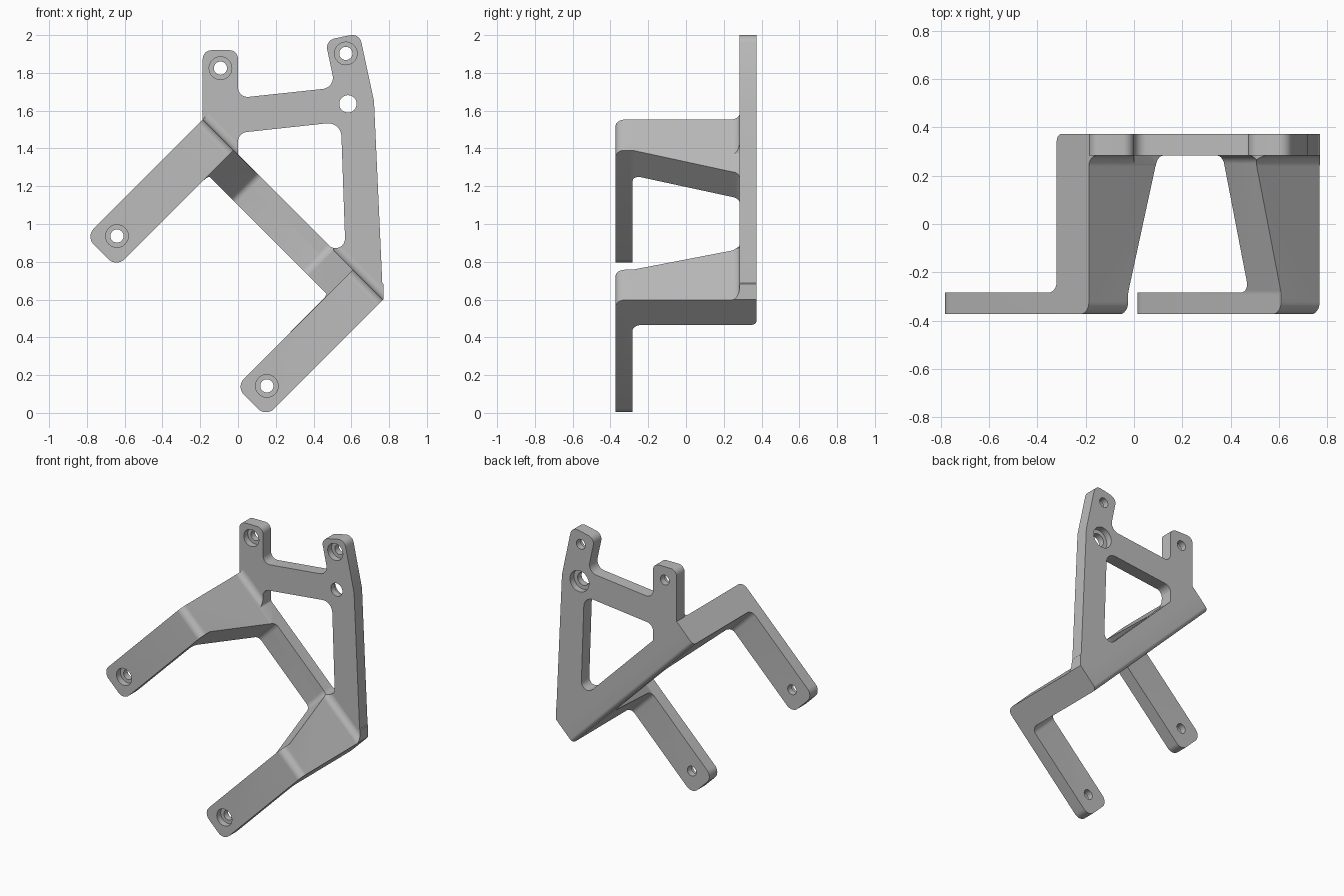
import bpy, bmesh, math
from mathutils import Vector

if "Cube" in bpy.data.objects:
    bpy.data.objects.remove(bpy.data.objects["Cube"])

FRONT, BACK, THICK = -0.373, 0.373, 0.09
PLATE = BACK - THICK          # front face of the back plate
ARM = FRONT + THICK           # rear face of the arms
OUT, IN = 0.966, 0.778        # diagonal flange, measured along u
LEFT, RIGHT = -1.23, 0.12     # diagonal flange ends, measured along v
LEFT_IN, RIGHT_IN = -1.0, -0.106
TIP = 0.09
S = math.sqrt(0.5)

steel = bpy.data.materials.new("satin_grey")
steel.use_nodes = True
steel.diffuse_color = (0.5, 0.5, 0.5, 1)
steel.node_tree.nodes["Principled BSDF"].inputs["Base Color"].default_value = (0.5, 0.5, 0.5, 1)


def diagonal(u, v, y):
    """u runs up and to +x, v runs down and to +x."""
    return ((u + v) * S, y, (u - v) * S)


def rounded(corners, steps=8):
    """Outline from (a, b) or (a, b, radius) corners."""
    pts, n = [], len(corners)
    for i, c in enumerate(corners):
        p = Vector(c[:2])
        if len(c) == 2:
            pts.append(p)
            continue
        a = (Vector(corners[i - 1][:2]) - p).normalized()
        b = (Vector(corners[(i + 1) % n][:2]) - p).normalized()
        half = a.angle(b) / 2
        reach = c[2] / math.tan(half)
        mid = p + (a + b).normalized() * (c[2] / math.sin(half))
        start = (p + a * reach - mid).normalized()
        end = (p + b * reach - mid).normalized()
        for k in range(steps + 1):
            pts.append(mid + start.slerp(end, k / steps).normalized() * c[2])
    return pts


def prism(name, pts, place, lo, hi):
    """Extrude an outline from lo to hi, mapped into space by place."""
    bm = bmesh.new()
    low, high = [[bm.verts.new(place(p[0], p[1], t)) for p in pts] for t in (lo, hi)]
    bm.faces.new(low)
    bm.faces.new(high[::-1])
    for i in range(len(pts)):
        bm.faces.new((low[i - 1], low[i], high[i], high[i - 1]))
    bmesh.ops.recalc_face_normals(bm, faces=bm.faces)
    mesh = bpy.data.meshes.new(name)
    bm.to_mesh(mesh)
    bm.free()
    mesh.materials.append(steel)
    ob = bpy.data.objects.new(name, mesh)
    bpy.context.collection.objects.link(ob)
    return ob


def combine(target, tool, operation):
    """Apply a boolean and discard the tool."""
    mod = target.modifiers.new(operation.lower(), "BOOLEAN")
    mod.operation, mod.solver, mod.object = operation, "EXACT", tool
    evaluated = target.evaluated_get(bpy.context.evaluated_depsgraph_get())
    mesh = bpy.data.meshes.new_from_object(evaluated)
    target.modifiers.clear()
    target.data = mesh
    bpy.data.objects.remove(tool)


def upright(x, z, y):
    return (x, y, z)


# Folded bracket: side profile of arm, flange and plate edge
bracket = prism("mounting_bracket", rounded([
    (0, FRONT), (OUT, FRONT, 0.05), (OUT, PLATE, 0.045), (OUT + 0.06, PLATE),
    (OUT + 0.06, BACK), (IN, BACK, 0.03), (IN, ARM, 0.045), (0, ARM)]),
    lambda u, y, v: diagonal(u, v, y), -1.4, 0.3)

# Tapered arms, seen square to the flange
taper = prism("arm_taper", rounded([
    (-1.3, -0.5), (LEFT_IN, -0.5), (LEFT_IN, ARM, 0.06), (-0.827, PLATE, 0.045),
    (-0.26, PLATE, 0.045), (RIGHT_IN, ARM, 0.06), (RIGHT_IN, -0.5), (0.2, -0.5),
    (0.2, 0.5), (-1.3, 0.5)]),
    lambda v, y, u: diagonal(u, v, y), -0.2, 1.3)
combine(bracket, taper, "INTERSECT")

# Rounded arm tips
tips = prism("arm_tips", rounded([
    (TIP, LEFT, 0.06), (TIP, LEFT_IN, 0.06), (0.5, LEFT_IN), (0.5, RIGHT_IN),
    (TIP, RIGHT_IN, 0.06), (TIP, RIGHT, 0.06), (1.2, RIGHT), (1.2, LEFT)]),
    diagonal, -0.6, 0.6)
combine(bracket, tips, "INTERSECT")

# Fillet trimmed flush with the plate side
trim = prism("side_trim", [(0.769, 0.3), (1, 0.3), (1, 1), (0.769, 1)], upright, -0.6, 0.6)
combine(bracket, trim, "DIFFERENCE")

# Back plate with two tabs
corner_low = [diagonal(0.9, v, 0)[::2] for v in (RIGHT, LEFT)]
corner_high = [diagonal(OUT, v, 0)[::2] for v in (RIGHT, LEFT)]
plate = prism("back_plate", rounded([
    corner_high[1], (corner_high[1][0], 1.92, 0.045), (0, 1.92, 0.045), (0, 1.667, 0.05),
    (0.515, 1.722, 0.06), (0.462, 1.972, 0.05), (0.643, 2.01, 0.05), (0.72, 1.65),
    corner_high[0], corner_low[0], corner_low[1]]), upright, PLATE, BACK)
combine(bracket, plate, "UNION")

# Triangular window
window = prism("window", rounded([
    (0, 1.368, 0.02), (0, 1.482, 0.05), (0.545, 1.541, 0.07), (0.571, 0.797, 0.05)]),
    upright, 0.15, 0.5)
combine(bracket, window, "DIFFERENCE")


def drill(x, z, radius, lo, hi):
    ring = [(x + radius * math.cos(k * math.tau / 32), z + radius * math.sin(k * math.tau / 32))
            for k in range(32)]
    combine(bracket, prism("drill", ring, upright, lo, hi), "DIFFERENCE")


# Counterbored screw holes: two in the tabs, two in the arm tips
arm_holes = [diagonal(0.209, v, FRONT) for v in ((LEFT + LEFT_IN) / 2, (RIGHT + RIGHT_IN) / 2)]
for x, face, z in [(-0.093, PLATE, 1.825), (0.571, PLATE, 1.903)] + arm_holes:
    drill(x, z, 0.06, face - 0.05, face + 0.045)
    drill(x, z, 0.035, face - 0.05, face + 0.15)

# Larger hole counterbored from the back
drill(0.582, 1.636, 0.046, PLATE - 0.05, BACK + 0.05)
drill(0.582, 1.636, 0.075, BACK - 0.045, BACK + 0.05)

bpy.ops.object.select_all(action="DESELECT")
bracket.select_set(True)
bpy.context.view_layer.objects.active = bracket
bpy.ops.object.shade_smooth_by_angle(angle=math.radians(25))
